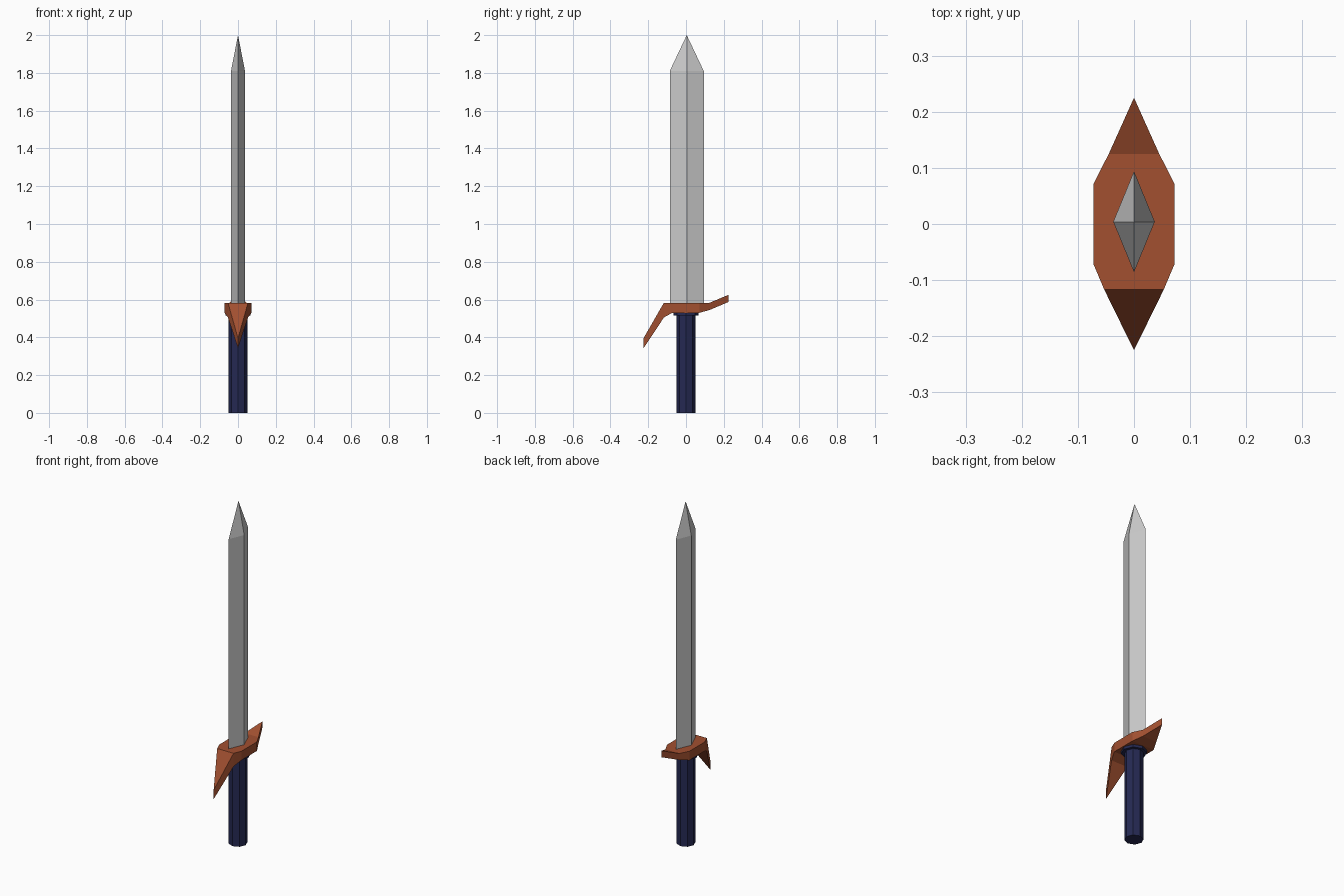
import bpy, bmesh, math

if "Cube" in bpy.data.objects:
    bpy.data.objects.remove(bpy.data.objects["Cube"])


def make_object(name, bm, color=None):
    bmesh.ops.remove_doubles(bm, verts=bm.verts[:], dist=1e-5)
    bmesh.ops.recalc_face_normals(bm, faces=bm.faces[:])
    mesh = bpy.data.meshes.new(name)
    bm.to_mesh(mesh)
    bm.free()
    obj = bpy.data.objects.new(name, mesh)
    bpy.context.collection.objects.link(obj)
    if color:
        mat = bpy.data.materials.get(name) or bpy.data.materials.new(name)
        mat.diffuse_color = (*color, 1)
        mat.use_nodes = True
        mat.node_tree.nodes["Principled BSDF"].inputs["Base Color"].default_value = mat.diffuse_color
        mesh.materials.append(mat)
    return obj


def loft(bm, rings):
    """Skin a list of equal-length point rings and cap both ends."""
    loops = [[bm.verts.new(p) for p in ring] for ring in rings]
    n = len(loops[0])
    for a, b in zip(loops, loops[1:]):
        for i in range(n):
            j = (i + 1) % n
            bm.faces.new((a[i], a[j], b[j], b[i]))
    for cap in (loops[0], loops[-1]):
        bm.faces.new(cap)


def diamond(z):
    return [(0.037, 0.004, z), (0, 0.094, z), (-0.037, 0.004, z), (0, -0.086, z)]


def octagon(r, z):
    return [(r * math.cos(i * math.pi / 4), r * math.sin(i * math.pi / 4), z)
            for i in range(8)]


# Blade: diamond section drawn to a point
bm = bmesh.new()
low = [bm.verts.new(p) for p in diamond(0.56)]
high = [bm.verts.new(p) for p in diamond(1.81)]
tip = bm.verts.new((0, 0.004, 2.0))
bm.faces.new(low)
for i in range(4):
    j = (i + 1) % 4
    bm.faces.new((low[i], low[j], high[j], high[i]))
    bm.faces.new((high[i], high[j], tip))
make_object("blade", bm)

# Guard: stations along y as (y, half width, bottom z, top z), with pointed ends
stations = [(-0.225, 0, 0.342, 0.395), (-0.117, 0.053, 0.505, 0.583),
            (-0.072, 0.072, 0.53, 0.583), (0.072, 0.072, 0.53, 0.583),
            (0.125, 0.045, 0.545, 0.583), (0.225, 0, 0.587, 0.625)]
bm = bmesh.new()
rows = []
for y, w, lo, hi in stations:
    if w == 0:
        b, t = bm.verts.new((0, y, lo)), bm.verts.new((0, y, hi))
        rows.append((b, b, t, t))
    else:
        rows.append([bm.verts.new(p) for p in
                     ((-w, y, lo), (w, y, lo), (w, y, hi), (-w, y, hi))])
for a, b in zip(rows, rows[1:]):
    for i in range(4):
        j = (i + 1) % 4
        bm.faces.new(list(dict.fromkeys((a[i], a[j], b[j], b[i]))))
make_object("guard", bm, (0.36, 0.08, 0.03))

# Grip: octagonal rod with a collar under the guard
bm = bmesh.new()
loft(bm, [octagon(0.05, 0), octagon(0.05, 0.515),
          octagon(0.067, 0.515), octagon(0.067, 0.535)])
make_object("grip", bm, (0.018, 0.022, 0.085))
